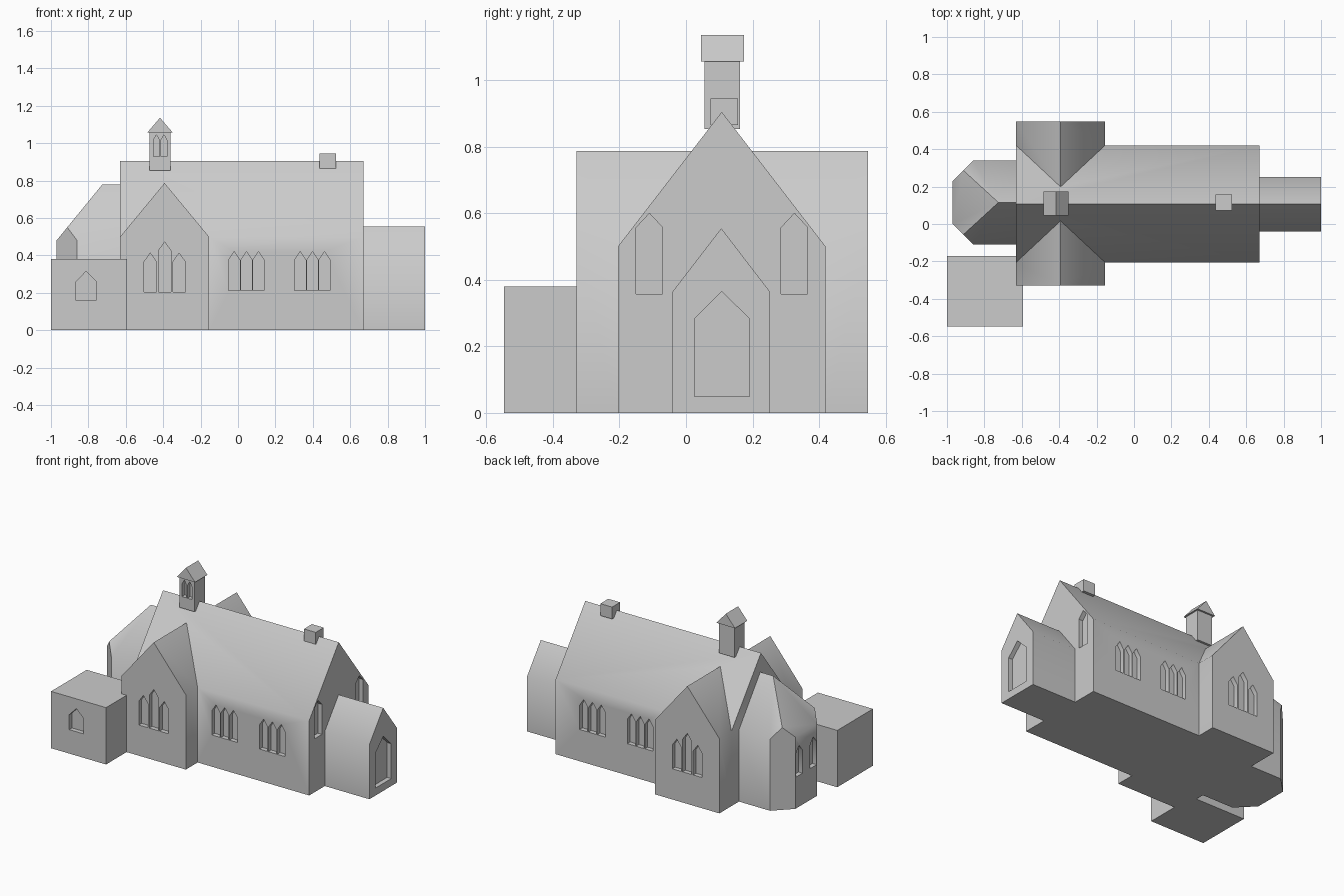
import bpy, bmesh, math

if "Cube" in bpy.data.objects:
    bpy.data.objects.remove(bpy.data.objects["Cube"])

stone = bpy.data.materials.new("pale_grey_stone")
stone.diffuse_color = (0.6, 0.6, 0.6, 1)
stone.use_nodes = True
stone.node_tree.nodes["Principled BSDF"].inputs["Base Color"].default_value = stone.diffuse_color
MID = 0.108          # y of the church's long axis


def prism(bm, profile, axis, a, b):
    """Extrude a (u, z) profile from a to b along x or y."""
    place = (lambda u, z, t: (t, u, z)) if axis == 'x' else (lambda u, z, t: (u, t, z))
    ends = [[bm.verts.new(place(u, z, t)) for u, z in profile] for t in (a, b)]
    n = len(profile)
    bm.faces.new(ends[0])
    bm.faces.new(ends[1])
    for i in range(n):
        j = (i + 1) % n
        bm.faces.new((ends[0][i], ends[0][j], ends[1][j], ends[1][i]))


def finish(bm, name):
    bmesh.ops.recalc_face_normals(bm, faces=bm.faces[:])
    me = bpy.data.meshes.new(name)
    bm.to_mesh(me)
    bm.free()
    me.materials.append(stone)
    ob = bpy.data.objects.new(name, me)
    bpy.context.collection.objects.link(ob)
    return ob


def part(name, profile, axis, a, b):
    bm = bmesh.new()
    prism(bm, profile, axis, a, b)
    return finish(bm, name)


def gable(u0, u1, eaves, top, z0=0.0):
    """House-end outline; also used for the pointed windows."""
    return [(u0, z0), (u1, z0), (u1, eaves), ((u0 + u1) / 2, top), (u0, eaves)]


def rect(u0, u1, z0, z1):
    return [(u0, z0), (u1, z0), (u1, z1), (u0, z1)]


def select_only(ob):
    bpy.ops.object.select_all(action='DESELECT')
    ob.select_set(True)
    bpy.context.view_layer.objects.active = ob


def combine(ob, other, operation):
    mod = ob.modifiers.new("combine", 'BOOLEAN')
    mod.operation, mod.solver, mod.object = operation, 'EXACT', other
    select_only(ob)
    bpy.ops.object.modifier_apply(modifier=mod.name)
    bpy.data.objects.remove(other)


def cut_windows(ob, windows):
    """windows: (centre, width, sill, spring, top, axis, wall, inward direction)"""
    bm = bmesh.new()
    for c, w, sill, spring, top, axis, wall, inward in windows:
        prism(bm, gable(c - w / 2, c + w / 2, spring, top, sill), axis,
              wall - 0.02 * inward, wall + 0.03 * inward)
    cutter = finish(bm, "window_cutter")
    cutter.hide_render = True
    combine(ob, cutter, 'DIFFERENCE')


# Nave joined with the cross-wing
body = part("nave_and_transept", gable(-0.205, 0.42, 0.50, 0.905), 'x', -0.63, 0.67)
wing = part("transept", gable(-0.63, -0.155, 0.50, 0.787), 'y', -0.33, 0.547)
combine(body, wing, 'UNION')
wins = []
for nave_y, wing_y, inward in ((-0.205, -0.33, 1), (0.42, 0.547, -1)):
    for mid in (0.045, 0.398):                       # triple nave lancets
        for k in (-1, 0, 1):
            wins.append((mid + 0.065 * k, 0.06, 0.212, 0.375, 0.42, 'y', nave_y, inward))
    for k in (-1, 0, 1):                             # stepped transept lancets
        lift = 0.06 if k == 0 else 0
        wins.append((-0.392 + 0.077 * k, 0.067, 0.205, 0.365 + lift, 0.412 + lift,
                     'y', wing_y, inward))
for side in (-1, 1):                                 # east gable lancets
    wins.append((MID + 0.218 * side, 0.08, 0.357, 0.557, 0.60, 'x', 0.67, -1))
cut_windows(body, wins)

# East porch with its doorway
porch = part("porch", gable(-0.04, 0.252, 0.365, 0.555), 'x', 0.64, 1.0)
cut_windows(porch, [(MID, 0.165, 0.05, 0.283, 0.365, 'x', 1.0, -1)])

# Flat-roofed vestry
vestry = part("vestry", rect(-1.0, -0.593, 0, 0.38), 'y', -0.547, -0.17)
cut_windows(vestry, [(-0.812, 0.107, 0.16, 0.26, 0.315, 'y', -0.547, 1)])

# Hipped apse with clipped corners, made as a convex hull
bm = bmesh.new()
pts = [(-0.725, 0.115, 0.78), (-0.60, 0.115, 0.78)]
for s in (-1, 1):
    for z in (0, 0.48):
        pts += [(-0.60, 0.115 + 0.225 * s, z), (-0.86, 0.115 + 0.225 * s, z),
                (-0.97, 0.115 + 0.115 * s, z)]
    pts.append((-0.913, 0.115 + 0.172 * s, 0.55))
bmesh.ops.convex_hull(bm, input=[bm.verts.new(p) for p in pts])
bmesh.ops.dissolve_limit(bm, angle_limit=math.radians(2),
                         verts=bm.verts[:], edges=bm.edges[:])
apse = finish(bm, "apse")
cut_windows(apse, [(0.115 + 0.075 * s, 0.07, 0.21, 0.365, 0.41, 'x', -0.97, 1)
                   for s in (-1, 1)])

# Bell turret, its roof, and the chimney
turret = part("bell_turret", rect(-0.472, -0.36, 0.853, 1.06), 'y', 0.055, 0.163)
cut_windows(turret, [(-0.416 + 0.02 * s, 0.034, 0.93, 1.015, 1.045, 'y', 0.055, 1)
                     for s in (-1, 1)])
turret_roof = part("bell_turret_roof", [(-0.485, 1.057), (-0.349, 1.057), (-0.417, 1.136)],
                   'y', 0.045, 0.175)
chimney = part("chimney", rect(0.437, 0.524, 0.865, 0.945), 'y', 0.073, 0.157)

# Eaves are softened, sharper corners stay crisp
for ob in (body, porch, vestry, apse, turret, turret_roof, chimney):
    select_only(ob)
    bpy.ops.object.shade_smooth_by_angle(angle=math.radians(42))
